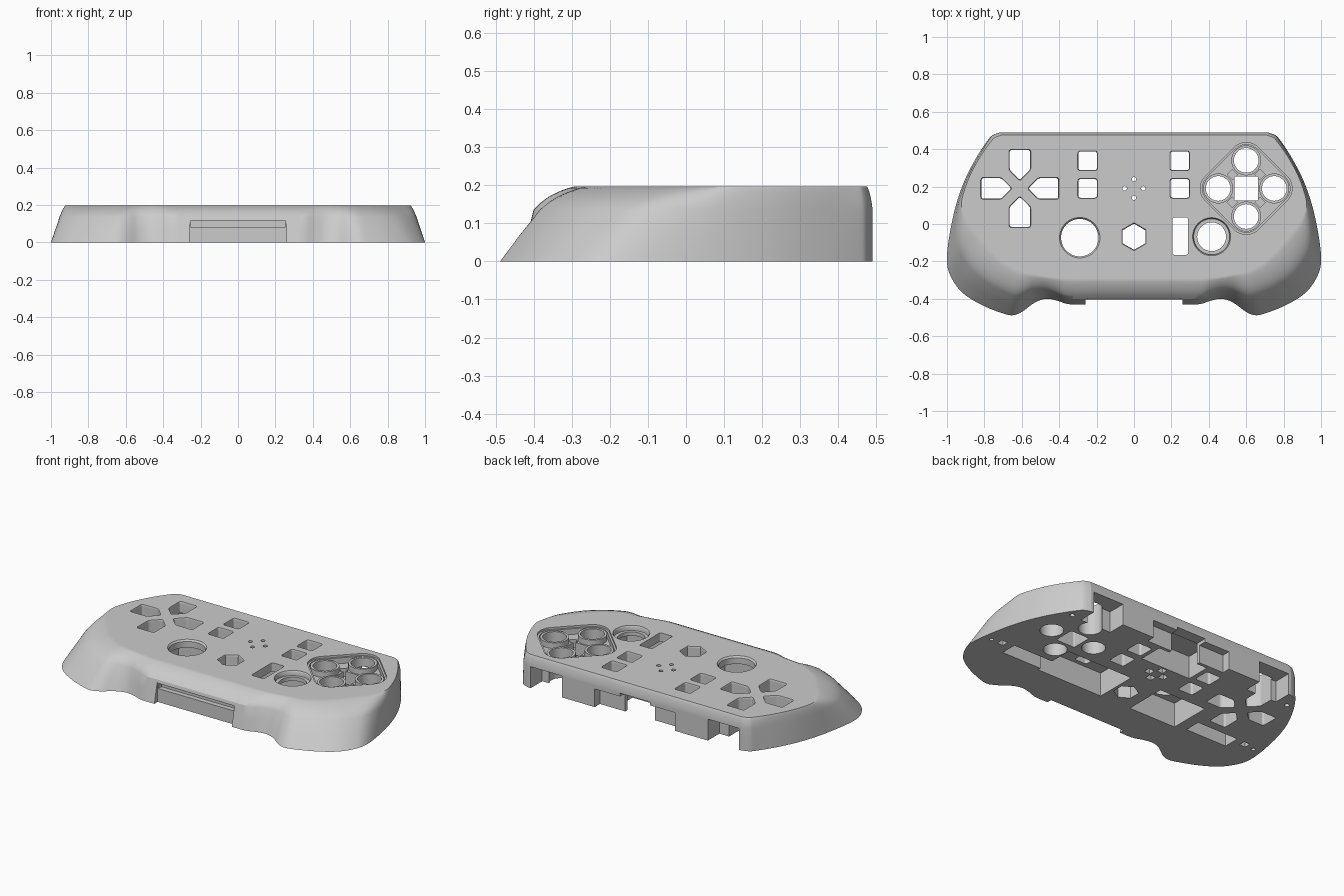
import bpy
import bmesh
import math
from mathutils import Vector

default = bpy.data.objects.get("Cube")
if default:
    bpy.data.objects.remove(default)

GREY = (0.6, 0.6, 0.6, 1)
TOP = 0.197
plastic = bpy.data.materials.new("grey_plastic")
plastic.use_nodes = True
plastic.diffuse_color = GREY
plastic.node_tree.nodes["Principled BSDF"].inputs["Base Color"].default_value = GREY


def loft(name, rings):
    """Solid through matching rings of 3D points, capped at both ends."""
    bm = bmesh.new()
    rows = [[bm.verts.new(p) for p in ring] for ring in rings]
    n = len(rows[0])
    for low, high in zip(rows, rows[1:]):
        for i in range(n):
            j = (i + 1) % n
            bm.faces.new((low[i], low[j], high[j], high[i]))
    bm.faces.new(rows[0][::-1])
    bm.faces.new(rows[-1])
    bmesh.ops.recalc_face_normals(bm, faces=bm.faces)
    mesh = bpy.data.meshes.new(name)
    bm.to_mesh(mesh)
    bm.free()
    mesh.materials.append(plastic)
    obj = bpy.data.objects.new(name, mesh)
    bpy.context.collection.objects.link(obj)
    return obj


def boolean(target, tool):
    mod = target.modifiers.new("cut", "BOOLEAN")
    mod.operation = "DIFFERENCE"
    mod.solver = "EXACT"
    mod.object = tool
    bpy.context.view_layer.objects.active = target
    bpy.ops.object.modifier_apply(modifier=mod.name)
    bpy.data.objects.remove(tool)


def finish(obj):
    bpy.ops.object.select_all(action="DESELECT")
    obj.select_set(True)
    bpy.context.view_layer.objects.active = obj
    bpy.ops.object.shade_smooth_by_angle(angle=math.radians(30))
    mod = obj.modifiers.new("clean_shading", "WEIGHTED_NORMAL")
    mod.keep_sharp = True


# 2D outlines
def circle(x, y, r, n=40, turn=0.0):
    return [(x + r * math.cos(turn + math.tau * i / n),
             y + r * math.sin(turn + math.tau * i / n)) for i in range(n)]


def rounded(points, r):
    out = []
    pts = [Vector(p) for p in points]
    for i, p in enumerate(pts):
        a = p + (pts[i - 1] - p).normalized() * r
        b = p + (pts[(i + 1) % len(pts)] - p).normalized() * r
        for t in (0, 0.25, 0.5, 0.75, 1):
            out.append(tuple(a.lerp(p, t).lerp(p.lerp(b, t), t)))
    return out


def rect(x, y, w, h):
    return [(x - w, y - h), (x + w, y - h), (x + w, y + h), (x - w, y + h)]


def prism(name, outline, low, high, lip=0.0):
    """Upright prism; a lip flares it where it meets the top face."""
    cx = sum(p[0] for p in outline) / len(outline)
    cy = sum(p[1] for p in outline) / len(outline)
    levels = [(low, 1), (high, 1)]
    if lip:
        levels = [(low, 1), (TOP - 0.01, 1), (TOP, 1 + lip), (high, 1 + lip)]
    return loft(name, [[(cx + (x - cx) * s, cy + (y - cy) * s, z) for x, y in outline]
                       for z, s in levels])


# Body: base outline and top outline, front centre to back corner
columns = [
    (0, -.43, 0, -.29), (.2, -.43, .2, -.29), (.34, -.43, .36, -.29),
    (.41, -.41, .42, -.285), (.47, -.4, .47, -.28), (.53, -.42, .52, -.27),
    (.6, -.47, .57, -.26), (.65, -.488, .61, -.25), (.71, -.475, .65, -.23),
    (.82, -.43, .71, -.19), (.92, -.365, .77, -.13), (.98, -.28, .83, -.06),
    (1, -.2, .88, 0), (.99, -.08, .91, .06), (.955, .09, .922, .12),
    (.905, .235, .885, .24), (.84, .36, .825, .355), (.78, .45, .765, .44),
    (.755, .475, .745, .462), (.715, .49, .71, .475),
]


def smooth_path(points, steps):
    pts = [Vector(p) for p in points]
    out = []
    for i in range(len(pts) - 1):
        p0, p1 = pts[max(i - 1, 0)], pts[i]
        p2, p3 = pts[i + 1], pts[min(i + 2, len(pts) - 1)]
        for k in range(steps):
            t = k / steps
            out.append(p1 + (p2 - p0) * (t / 2)
                       + (p0 * 2 - p1 * 5 + p2 * 4 - p3) * (t * t / 2)
                       + (p1 * 3 - p0 - p2 * 3 + p3) * (t ** 3 / 2))
    return out + [pts[-1]]


half = smooth_path(columns, 5)
mirrored = [Vector((-c[0], c[1], -c[2], c[3])) for c in half[:0:-1]]
loop = half + mirrored


def body_ring(z, straight, bend):
    ring = []
    for bx, by, tx, ty in loop:
        ramp = min(max((abs(bx) - 0.35) / 0.2, 0), 1)
        m = (0.22 + 0.22 * ramp) * min(max((0.49 - by) / 0.1, 0), 1)
        u = m * straight + (1 - m) * bend
        ring.append((bx + (tx - bx) * u, by + (ty - by) * u, z))
    return ring


body = loft("shell_body", [body_ring(*level) for level in (
    (0, 0, 0), (.07, .5, 0), (.135, 1, 0), (.155, 1, .18), (.171, 1, .38),
    (.184, 1, .62), (.192, 1, .82), (TOP, 1, 1))])


def cut(outline, low=-0.1, high=0.3, lip=0.0):
    boolean(body, prism("cutter", outline, low, high, lip))


def cut_box(x0, x1, y0, y1, low, high):
    cut([(x0, y0), (x1, y0), (x1, y1), (x0, y1)], low, high)


# Underside pockets behind the sticks
cut_box(-.45, -.13, -.19, .07, -.1, .15)
cut_box(.08, .53, -.19, .07, -.1, .145)

# Back wall openings and the pocket behind them
cut_box(-.17, .17, .27, .42, -.1, .14)
cut_box(-.1, .1, .4, .6, -.1, .13)
cut_box(-.27, .27, .44, .6, -.1, .11)

# Details repeated on both sides: trigger pockets, grip slots, peg holes
for s in (-1, 1):
    cut_box(*sorted((s * .49, s * .7)), .38, .6, -.1, .13)
    cut_box(*sorted((s * .52, s * .8)), -.17, -.07, -.1, .08)
    cut(rect(s * .87, -.09, .02, .02), -.1, .06)
    cut(circle(s * .94, -.1, .012, 16), -.1, .05)
    cut(circle(s * .77, .39, .014, 16), -.1, .08)

# Front connector notch with its groove
cut_box(-.26, .26, -.6, -.4, -.1, .12)
cut_box(-.255, .255, -.6, -.37, .082, .113)

# Directional pad: four pointed arms
arm = [(.045, 0), (.1, -.055), (.205, -.055), (.205, .055), (.1, .055)]
for k in range(4):
    c, s = round(math.cos(k * math.pi / 2)), round(math.sin(k * math.pi / 2))
    cut(rounded([(-.61 + x * c - y * s, .19 + x * s + y * c) for x, y in arm], .012),
        lip=.06)

# Small square buttons, round the centre
for x in (-.248, .245):
    for y in (.338, .19):
        cut(rounded(rect(x, y, .05, .05), .014), lip=.06)

# Speaker dots with square sockets beneath
for k in range(4):
    x, y = .05 * math.cos(k * math.pi / 2), .19 + .05 * math.sin(k * math.pi / 2)
    cut(rect(x, y, .02, .02), -.1, .1)
    cut(circle(x, y, .012, 16))

# Stick openings, hexagon and slot
cut(circle(-.29, -.073, .1, 64), lip=.08)
cut(circle(.415, -.068, .096, 64), .168, .3, .06)
cut(circle(.415, -.068, .077, 64))
cut(circle(0, -.068, .07, 6, math.pi / 6), lip=.07)
cut(rounded(rect(.247, -.065, .042, .1), .012))

# Action button recess: outline hugging four circles
FX, FY, REACH = .6, .19, .15


def around(k, d):
    return FX + d * math.cos(k * math.pi / 2), FY + d * math.sin(k * math.pi / 2)


def diamond(r):
    pts = []
    for k in range(4):
        x, y = around(k, REACH)
        for i in range(13):
            a = k * math.pi / 2 + math.pi / 4 * (i / 6 - 1)
            pts.append((x + r * math.cos(a), y + r * math.sin(a)))
    return pts


cut(diamond(.095), .185)
cut(diamond(.084), .15)
cut(rounded(rect(FX, FY, .064, .064), .01))
for k in range(4):
    cut(circle(*around(k, REACH), .066))
    cut(circle(*around(k + .5, .105), .028, 4, 0), .1)
finish(body)

# Raised collars around the action buttons
for k, side in enumerate(("right", "back", "left", "front")):
    x, y = around(k, REACH)
    collar = prism("button_collar_" + side, circle(x, y, .08), .148, .184)
    boolean(collar, prism("cutter", circle(x, y, .066), .1, .3))
    finish(collar)
